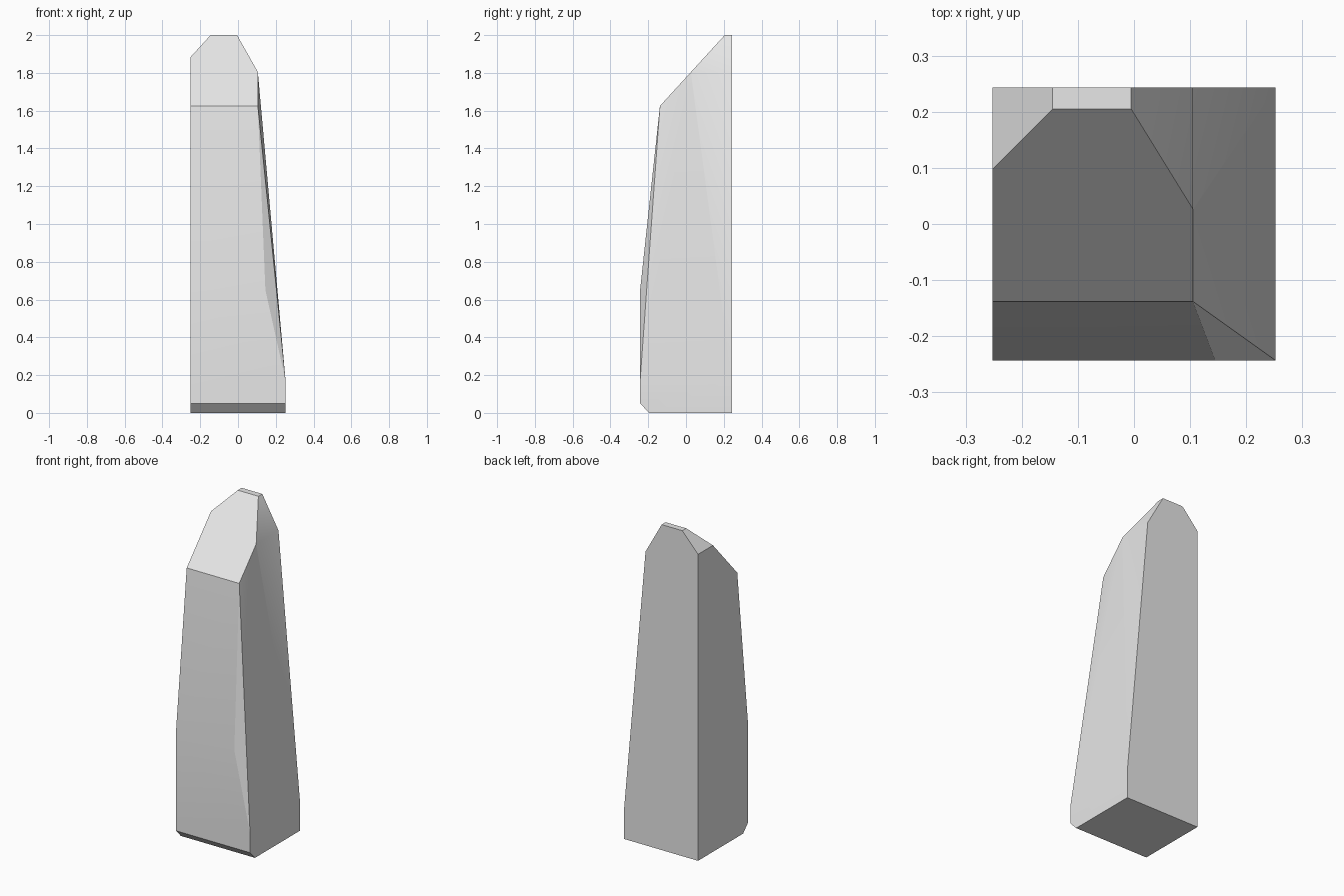
import bpy
import bmesh
import math
from mathutils import Vector

cube = bpy.data.objects.get("Cube")
if cube:
    bpy.data.objects.remove(cube, do_unlink=True)

HALF_X, HALF_Y, HEIGHT = 0.252, 0.243, 2.0
CORE = Vector((0, 0, HEIGHT / 2))
ALONG_X, ALONG_Y = Vector((1, 0, 0)), Vector((0, 1, 0))


def cut(bm, a, b, c):
    """Slice off everything beyond the plane through three points."""
    normal = (b - a).cross(c - a).normalized()
    if normal.dot(CORE - a) > 0:
        normal.negate()
    geom = bm.verts[:] + bm.edges[:] + bm.faces[:]
    result = bmesh.ops.bisect_plane(bm, geom=geom, dist=1e-5, plane_co=a,
                                    plane_no=normal, clear_outer=True)
    rim = [e for e in result["geom_cut"] if isinstance(e, bmesh.types.BMEdge)]
    bmesh.ops.holes_fill(bm, edges=rim, sides=0)


# Rough block
bm = bmesh.new()
bmesh.ops.create_cube(bm, size=2)
for v in bm.verts:
    v.co = Vector((v.co.x * HALF_X, v.co.y * HALF_Y, (v.co.z + 1) * HEIGHT / 2))

# Key corners of the worked stone
foot = Vector((HALF_X, -HALF_Y, 0.17))
knee = Vector((0.145, -HALF_Y, 0.65))
brow = Vector((0.105, -0.138, 1.625))
shoulder = Vector((0.105, 0.025, 1.805))
crown = Vector((-0.005, 0.205, HEIGHT))
crown_left = Vector((-0.145, 0.205, HEIGHT))
left_shoulder = Vector((-HALF_X, 0.1, 1.883))
toe = Vector((0, -HALF_Y, 0.05))
heel = Vector((0, -0.195, 0))

# Tapering right side, with a narrow facet by its front edge
cut(bm, foot, foot + ALONG_Y, shoulder)
cut(bm, foot, shoulder, brow)
# Leaning front and the sliver between front and right side
cut(bm, knee, knee + ALONG_X, brow)
cut(bm, foot, knee, brow)
# Slanted top and its two side bevels
cut(bm, brow, brow + ALONG_X, crown)
cut(bm, shoulder, shoulder + ALONG_Y, crown)
cut(bm, left_shoulder, left_shoulder + ALONG_Y, crown_left)
# Undercut along the front of the base
cut(bm, toe, toe + ALONG_X, heel)

bmesh.ops.remove_doubles(bm, verts=bm.verts, dist=1e-3)
bmesh.ops.recalc_face_normals(bm, faces=bm.faces)
mesh = bpy.data.meshes.new("stone_pillar")
bm.to_mesh(mesh)
bm.free()

# Plain pale grey stone
grey = bpy.data.materials.new("pale_grey_stone")
grey.use_nodes = True
colour = (0.8, 0.8, 0.8, 1)
grey.diffuse_color = colour
grey.node_tree.nodes["Principled BSDF"].inputs["Base Color"].default_value = colour
mesh.materials.append(grey)

pillar = bpy.data.objects.new("stone_pillar", mesh)
bpy.context.collection.objects.link(pillar)
bpy.ops.object.select_all(action="DESELECT")
pillar.select_set(True)
bpy.context.view_layer.objects.active = pillar
bpy.ops.object.shade_smooth_by_angle(angle=math.radians(30))
